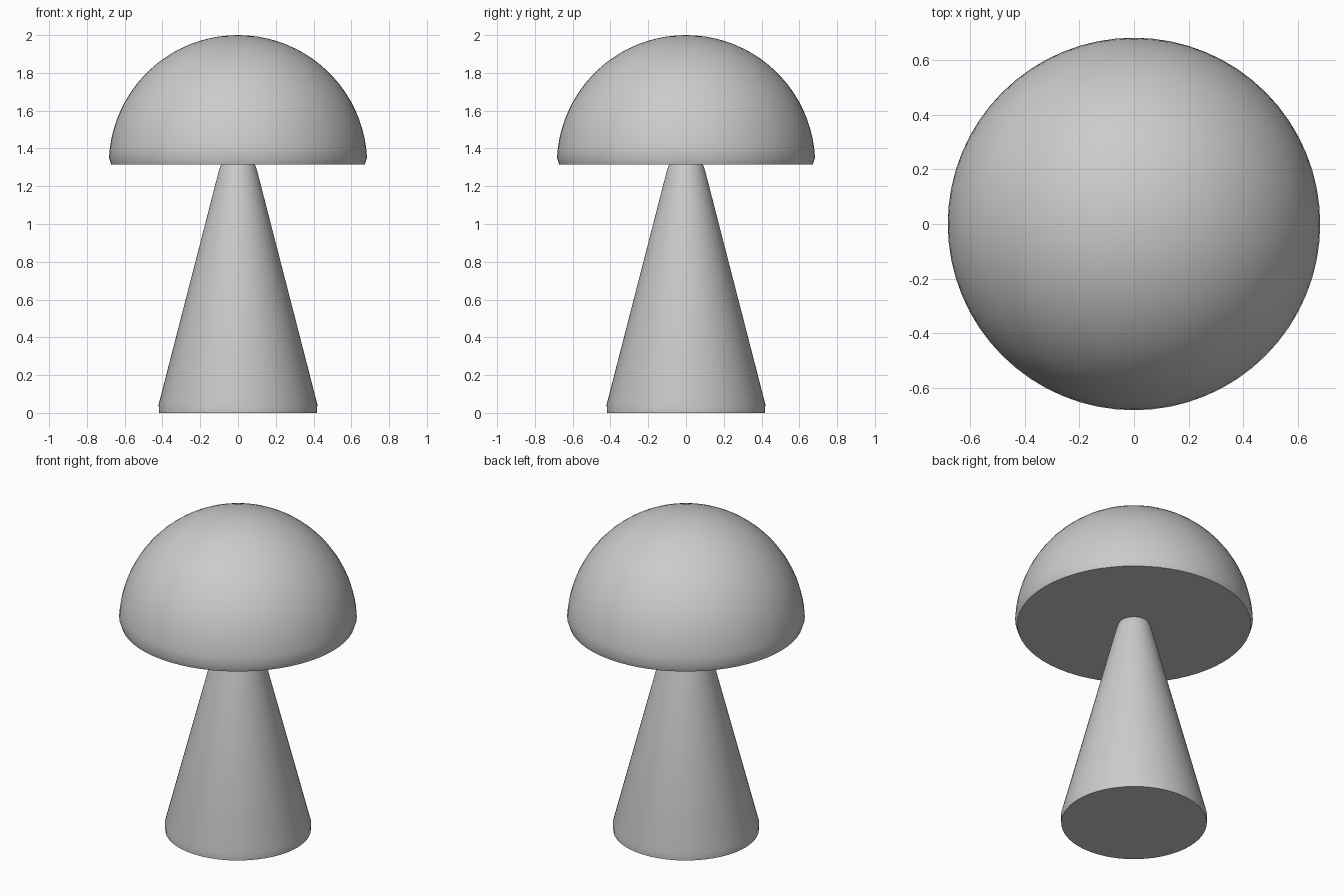
import bpy, bmesh, math

if "Cube" in bpy.data.objects:
    bpy.data.objects.remove(bpy.data.objects["Cube"])

SEGMENTS = 64


def lathe(name, profile):
    """Spin an (r, z) profile, listed bottom to top, around the z axis."""
    bm = bmesh.new()
    verts = [bm.verts.new((r, 0, z)) for r, z in profile]
    edges = [bm.edges.new(pair) for pair in zip(verts, verts[1:])]
    bmesh.ops.spin(bm, geom=verts + edges, cent=(0, 0, 0), axis=(0, 0, 1),
                   angle=math.tau, steps=SEGMENTS)
    bmesh.ops.remove_doubles(bm, verts=bm.verts, dist=1e-5)
    bmesh.ops.recalc_face_normals(bm, faces=bm.faces)
    mesh = bpy.data.meshes.new(name)
    bm.to_mesh(mesh)
    bm.free()
    obj = bpy.data.objects.new(name, mesh)
    bpy.context.collection.objects.link(obj)
    bpy.ops.object.select_all(action='DESELECT')
    obj.select_set(True)
    bpy.context.view_layer.objects.active = obj
    bpy.ops.object.shade_smooth_by_angle(angle=math.radians(40))
    return obj


# Tapered stem with a short straight foot and a softened top
lathe("stem", [(0, 0), (0.418, 0), (0.42, 0.045), (0.102, 1.28),
               (0.095, 1.302), (0.086, 1.32), (0, 1.32)])

# Domed cap with a slightly tucked-in rim
RADIUS, BASE = 0.684, 1.316
STEPS = 20
START = math.radians(3)
dome = []
for i in range(STEPS + 1):
    a = START + (math.pi / 2 - START) * i / STEPS
    r = 0 if i == STEPS else RADIUS * math.cos(a)
    dome.append((r, BASE + RADIUS * math.sin(a)))
lathe("cap", [(0, BASE), (0.671, BASE)] + dome)
